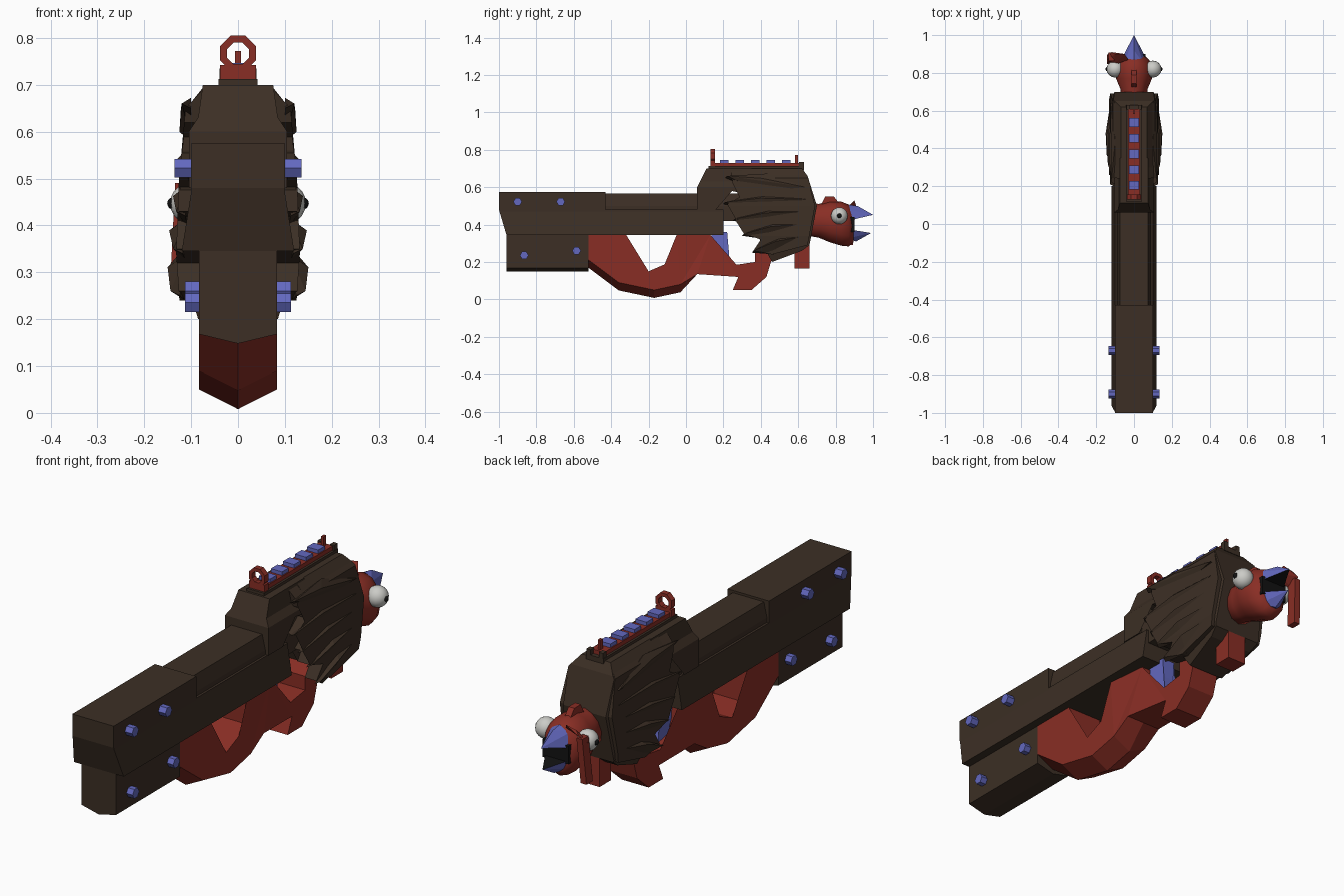
import bpy, bmesh, math
from mathutils import Vector

old = bpy.data.objects.get("Cube")
if old:
    bpy.data.objects.remove(old)


def material(name, rgb):
    m = bpy.data.materials.new(name)
    m.use_nodes = True
    m.diffuse_color = (*rgb, 1)
    m.node_tree.nodes["Principled BSDF"].inputs["Base Color"].default_value = (*rgb, 1)
    return m


BROWN = material("dark brown", (.045, .028, .018))
RED = material("brick red", (.25, .027, .018))
BLUE = material("periwinkle blue", (.125, .14, .52))
WHITE = material("eye white", (.6, .6, .57))
BLACK = material("black", (.006, .006, .006))


def finish(name, bm, *mats, smooth=False):
    bmesh.ops.recalc_face_normals(bm, faces=bm.faces)
    me = bpy.data.meshes.new(name)
    bm.to_mesh(me)
    bm.free()
    ob = bpy.data.objects.new(name, me)
    bpy.context.collection.objects.link(ob)
    for m in mats:
        me.materials.append(m)
    if smooth:
        for p in me.polygons:
            p.use_smooth = True
    return ob


def ramp(*pairs):
    """Half width that varies with height."""
    def f(y, z):
        if z <= pairs[0][0]:
            return pairs[0][1]
        for (a, u), (b, v) in zip(pairs, pairs[1:]):
            if z <= b:
                return u + (v - u) * (z - a) / (b - a)
        return pairs[-1][1]
    return f


def slab(name, outline, outer, mat, cuts=(), inner=None, side=1, keel=None):
    """Side outline (y, z) given a width; cuts add edges at heights, keel lowers the centre line."""
    out = outer if callable(outer) else (lambda y, z: outer)
    bm = bmesh.new()
    rows = [[bm.verts.new((x, y, z)) for y, z in outline] for x in (-1, 1)]
    for r in rows:
        bm.faces.new(r)
    n = len(outline)
    for i in range(n):
        j = (i + 1) % n
        bm.faces.new((rows[0][i], rows[0][j], rows[1][j], rows[1][i]))
    bmesh.ops.triangulate(bm, faces=[f for f in bm.faces if len(f.verts) > 4])
    planes = [((0, 0, z), (0, 0, 1)) for z in cuts]
    if keel:
        planes.append(((0, 0, 0), (1, 0, 0)))
    for co, no in planes:
        bmesh.ops.bisect_plane(bm, geom=bm.verts[:] + bm.edges[:] + bm.faces[:],
                               plane_co=co, plane_no=no, dist=1e-5)
    for v in bm.verts:
        x, y, z = v.co
        if x > .5:
            v.co.x = side * out(y, z)
        elif x < -.5:
            v.co.x = -out(y, z) if inner is None else side * inner
        elif keel:
            v.co.z -= keel(y, z)
    return finish(name, bm, mat)


def box(name, lo, hi, mat):
    bm = bmesh.new()
    bmesh.ops.create_cube(bm, size=1)
    for v in bm.verts:
        v.co = [(a + b) / 2 + c * (b - a) for a, b, c in zip(lo, hi, v.co)]
    return finish(name, bm, mat)


def hull(name, points, *mats):
    bm = bmesh.new()
    for p in points:
        bm.verts.new(p)
    bmesh.ops.convex_hull(bm, input=bm.verts[:])
    return finish(name, bm, *mats)


# Stock and barrel housing
flare = ramp((.345, .12), (.47, .1), (.575, .1))
slab("upper_stock", [(-1, .575), (-1, .48), (-.96, .345), (-.43, .345), (-.43, .575)],
     flare, BROWN, cuts=(.47,))
slab("housing", [(-.43, .48), (-.43, .345), (.2, .345), (.2, .48)], flare, BROWN, cuts=(.47,))
slab("barrel_cover", [(-.48, .565), (-.48, .42), (.45, .42), (.45, .565)],
     ramp((.5, .09), (.565, .075)), BROWN, cuts=(.5,))
slab("lower_stock", [(-.96, .345), (-.96, .168), (-.52, .168), (-.52, .345)], .083, BROWN,
     keel=lambda y, z: .02 if z < .2 else 0)

# Collar arching back into the body
slab("collar", [(.06, .48), (.06, .6), (.11, .7), (.35, .7), (.35, .56), (.24, .58), (.22, .615),
                (.16, .615), (.145, .57), (.16, .48)],
     ramp((.6, .105), (.63, .085), (.7, .075)), BROWN, cuts=(.6, .63))

# Body core
width = ramp((.2, .085), (.3, .115), (.5, .125), (.65, .11), (.7, .07))
slab("body", [(.3, .7), (.62, .7), (.65, .66), (.7, .5), (.66, .29), (.62, .26), (.46, .2),
              (.42, .32), (.34, .42), (.3, .56)],
     lambda y, z: width(y, z) * (.82 if y > .67 else 1), BROWN, cuts=(.3, .5, .65))

# Folded wings with overlapping feathers
tips = [(.21, .65), (.2, .51), (.25, .42), (.3, .34), (.35, .25)]
for s, label in ((1, "left"), (-1, "right")):
    slab(label + "_wing", [(.24, .69), (.62, .69), (.65, .65), (.69, .5), (.65, .29), (.46, .24),
                           (.36, .26), (.4, .32), (.31, .35), (.35, .41), (.26, .43),
                           (.33, .48), (.22, .51), (.33, .57), (.25, .62)],
         ramp((.24, .125), (.34, .132), (.5, .126), (.65, .112), (.69, .075)), BROWN,
         cuts=(.34, .5, .65), inner=.07, side=s)
    for i, (y, z) in enumerate(tips):
        root = Vector((s * .1, .64, .6 - i * .065))
        tip = Vector((s * (.1 + .006 * i), y, z))
        mid = root.lerp(tip, .55)
        hull(f"{label}_feather_{i + 1}",
             [root, tip, tip + Vector((s * .02, .01, .01)), root + Vector((s * .025, 0, 0)),
              mid + Vector((0, .03, .045)), mid + Vector((0, -.01, -.05)),
              mid + Vector((s * (.022 + .005 * min(i, 3)), 0, .02))], BROWN)

# Grip with thumb hole, trigger guard and trigger
slab("grip", [(-.52, .345), (-.52, .21), (-.36, .09), (-.17, .05), (-.03, .08), (.06, .135),
              (.28, .12), (.25, .05), (.35, .05), (.43, .12), (.46, .22), (.44, .29),
              (.37, .26), (.37, .2), (.27, .185), (.15, .21), (.13, .345), (-.05, .345),
              (-.05, .215), (-.2, .15), (-.31, .17), (-.32, .345)],
     lambda y, z: .083 if y < .1 else .065, RED,
     keel=lambda y, z: .042 if y < .05 and z < .11 or y < -.5 and z < .25 else 0)
slab("trigger", [(.135, .36), (.22, .36), (.215, .28), (.235, .19), (.17, .2), (.145, .26)],
     .03, BLUE)
box("tail_block", (-.045, .58, .165), (.045, .66, .32), RED)

# Bolts on both sides
for s in (1, -1):
    for i, (y, z, x) in enumerate([(-.9, .522, .115), (-.67, .522, .115),
                                   (-.865, .235, .093), (-.585, .26, .093)]):
        bpy.ops.mesh.primitive_cylinder_add(vertices=6, radius=.023, depth=.04,
                                            location=(s * x, y, z), rotation=(0, math.pi / 2, 0))
        bolt = bpy.context.object
        bolt.name = f"{'left' if s > 0 else 'right'}_bolt_{i + 1}"
        bolt.data.materials.append(BLUE)

# Top rail, rear post and ring sight
box("rail_base", (-.042, .12, .69), (.042, .63, .712), BROWN)
box("rail", (-.032, .13, .71), (.032, .61, .73), RED)
for i in range(5):
    y = .205 + .083 * i
    box(f"rail_tooth_{i + 1}", (-.027, y - .023, .725), (.027, y + .023, .746), BLUE)
box("sight_post", (-.006, .582, .72), (.006, .6, .772), RED)
for s in (1, -1):
    box(f"rail_stop_{'left' if s > 0 else 'right'}",
        (s * .03 - .01, .605, .69), (s * .03 + .01, .63, .735), BROWN)

bm = bmesh.new()
loops = []
for y in (.13, .155):
    for r in (.041, .025):
        loops.append([bm.verts.new((r * math.cos(a), y, .767 + r * math.sin(a)))
                      for a in [math.pi * (k + .5) / 4 for k in range(8)]])
for a, b in ((0, 1), (2, 3), (0, 2), (1, 3)):
    for k in range(8):
        j = (k + 1) % 8
        bm.faces.new((loops[a][k], loops[a][j], loops[b][j], loops[b][k]))
finish("ring_sight", bm, RED)
box("ring_foot", (-.038, .13, .7), (.038, .155, .742), RED)

# Bird head lofted along its length
bm = bmesh.new()
rings = []
for y, z, w, h in [(.65, .43, .075, .09), (.71, .42, .07, .09), (.77, .415, .095, .11),
                   (.83, .405, .1, .118), (.87, .395, .08, .112), (.895, .39, .055, .085)]:
    rings.append([bm.verts.new((w * math.cos(k * math.pi / 6), y, z + h * math.sin(k * math.pi / 6)))
                  for k in range(12)])
for a, b in zip(rings, rings[1:]):
    for k in range(12):
        j = (k + 1) % 12
        bm.faces.new((a[k], a[j], b[j], b[k]))
bm.faces.new(rings[0])
bm.faces.new(rings[-1])
finish("head", bm, RED, smooth=True)
slab("comb", [(.72, .5), (.745, .55), (.79, .55), (.83, .5)], .014, RED)

# Drooping snood on one side
hull("snood_root", [(x, y, z) for x, y, z in
                    [(-.03, .87, .5), (-.05, .9, .53), (-.1, .9, .52), (-.14, .87, .46),
                     (-.11, .84, .46), (-.12, .91, .5)]], RED)
hull("snood", [(x + dx, y + dy, z) for x, y, z in [(-.12, .885, .49), (-.13, .87, .29)]
               for dx in (-.014, .014) for dy in (-.022, .022)], RED)

# Eyes
for s, label in ((1, "left"), (-1, "right")):
    for part, r, x, m in (("eye", .045, .1, WHITE), ("pupil", .013, .138, BLACK)):
        bpy.ops.mesh.primitive_uv_sphere_add(segments=16, ring_count=10, radius=r,
                                             location=(s * x, .82, .447))
        ob = bpy.context.object
        ob.name = f"{label}_{part}"
        ob.data.materials.append(m)
        bpy.ops.object.shade_smooth()

# Open beak, dark on the mouth faces
upper = hull("upper_beak", [(.07, .865, .42), (-.07, .865, .42), (.05, .85, .485), (-.05, .85, .485),
                            (0, .85, .51), (0, .92, .498), (0, 1, .452)], BLUE, BLACK)
lower = hull("lower_beak", [(.07, .865, .375), (-.07, .865, .375), (.05, .86, .325),
                            (-.05, .86, .325), (0, .91, .31), (0, .99, .355)], BLUE, BLACK)
for ob, sign in ((upper, -1), (lower, 1)):
    for p in ob.data.polygons:
        if p.normal.z * sign > .7 and abs(p.normal.x) < .2:
            p.material_index = 1
box("mouth", (-.062, .87, .36), (.062, .9, .44), BLACK)
